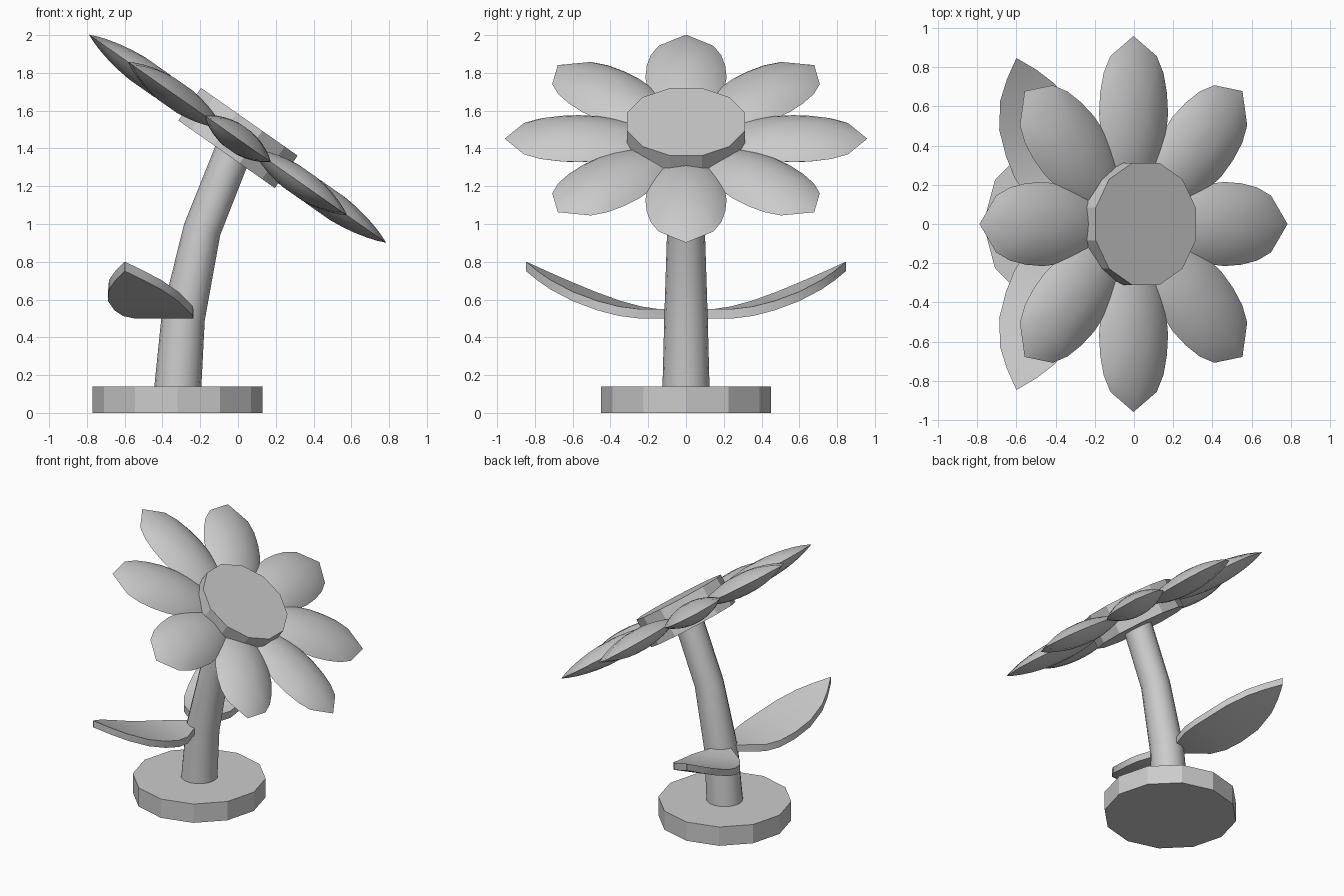
import bpy, bmesh, math
from mathutils import Matrix, Vector

if "Cube" in bpy.data.objects:
    bpy.data.objects.remove(bpy.data.objects["Cube"])

grey = bpy.data.materials.new("light_grey")
grey.diffuse_color = (0.6, 0.6, 0.6, 1)
grey.use_nodes = True
grey.node_tree.nodes["Principled BSDF"].inputs["Base Color"].default_value = grey.diffuse_color


def finish(name, bm, smooth=False):
    bmesh.ops.recalc_face_normals(bm, faces=bm.faces[:])
    me = bpy.data.meshes.new(name)
    bm.to_mesh(me)
    bm.free()
    me.materials.append(grey)
    ob = bpy.data.objects.new(name, me)
    bpy.context.collection.objects.link(ob)
    if smooth:
        bpy.ops.object.select_all(action='DESELECT')
        ob.select_set(True)
        bpy.context.view_layer.objects.active = ob
        bpy.ops.object.shade_smooth_by_angle(angle=math.radians(32))
    return ob


def loft(bm, rings):
    """Skin closed rings of points and cap both ends."""
    vs = [[bm.verts.new(p) for p in r] for r in rings]
    n = len(vs[0])
    for a, b in zip(vs, vs[1:]):
        for i in range(n):
            j = (i + 1) % n
            bm.faces.new((a[i], a[j], b[j], b[i]))
    bm.faces.new(vs[0])
    bm.faces.new(vs[-1])


def disc(name, radius, depth, matrix):
    bm = bmesh.new()
    bmesh.ops.create_cone(bm, cap_ends=True, segments=12, radius1=radius,
                          radius2=radius, depth=depth, matrix=matrix)
    return finish(name, bm)


# Base plate
disc("base", 0.45, 0.14, Matrix.Translation((-0.32, 0, 0.07)))

# Bent, tapering stem: x, z, radius, lean in degrees
bm = bmesh.new()
rings = []
for x, z, r, lean in [(-0.32, 0.12, 0.125, 0), (-0.29, 0.505, 0.115, 8),
                      (-0.19, 0.97, 0.10, 17), (-0.035, 1.36, 0.10, 33)]:
    rot = Matrix.Rotation(math.radians(lean), 3, 'Y')
    rings.append([Vector((x, 0, z)) + rot @ Vector((r * math.cos(t), r * math.sin(t), 0))
                  for t in [k * math.tau / 16 for k in range(16)]])
loft(bm, rings)
finish("stem", bm, True)

# Flower head frame, tilted towards +x
head = Matrix.Translation((0, 0, 1.455)) @ Matrix.Rotation(math.radians(35), 4, 'Y')
disc("flower_centre", 0.323, 0.21, head @ Matrix.Rotation(math.radians(15), 4, 'Z'))

# Petals: lens-shaped domes over a pointed outline (radius from centre, half width)
side = [(0.857, 0.145), (0.77, 0.187), (0.67, 0.208), (0.565, 0.215),
        (0.45, 0.203), (0.36, 0.175), (0.26, 0.125)]
outline = [(0.96, 0)] + side + [(0.18, 0)] + [(x, -w) for x, w in reversed(side)]
MID, THICK = 0.57, 0.075
steps = [1, 0.88, 0.74, 0.58, 0.4, 0.2]


def layer(s, sign):
    h = sign * THICK * (1 - s * s) ** 0.9
    return [(MID + (x - MID) * s, w * s, h) for x, w in outline]


for k in range(8):
    bm = bmesh.new()
    loft(bm, [layer(s, -1) for s in reversed(steps)] + [layer(s, 1) for s in steps[1:]])
    bm.transform(head @ Matrix.Translation((0, 0, -0.004))
                 @ Matrix.Rotation(k * math.tau / 8, 4, 'Z'))
    finish("petal_%d" % (k + 1), bm, True)

# Leaves: upward-curving blades, mirrored across y
root = Vector((-0.33, 0, 0))
along = Vector((-0.304, 0.953, 0))
across = Vector((-0.953, -0.304, 0))
bm = bmesh.new()
rings = []
for u, w in [(0.03, 0.04), (0.12, 0.10), (0.21, 0.165), (0.31, 0.195), (0.43, 0.203),
             (0.567, 0.195), (0.707, 0.145), (0.80, 0.08), (0.887, 0.002)]:
    z = 0.5 + 0.25 * (max(0, u - 0.2) / 0.687) ** 1.6
    p = root + along * u
    rings.append([p + across * s * w + Vector((0, 0, z + t))
                  for s, t in [(-1, 0), (1, 0), (1, 0.05), (-1, 0.05)]])
loft(bm, rings)
leaf = finish("leaves", bm, True)
mod = leaf.modifiers.new("Mirror", 'MIRROR')
mod.use_axis = (False, True, False)
mod.use_mirror_merge = False
